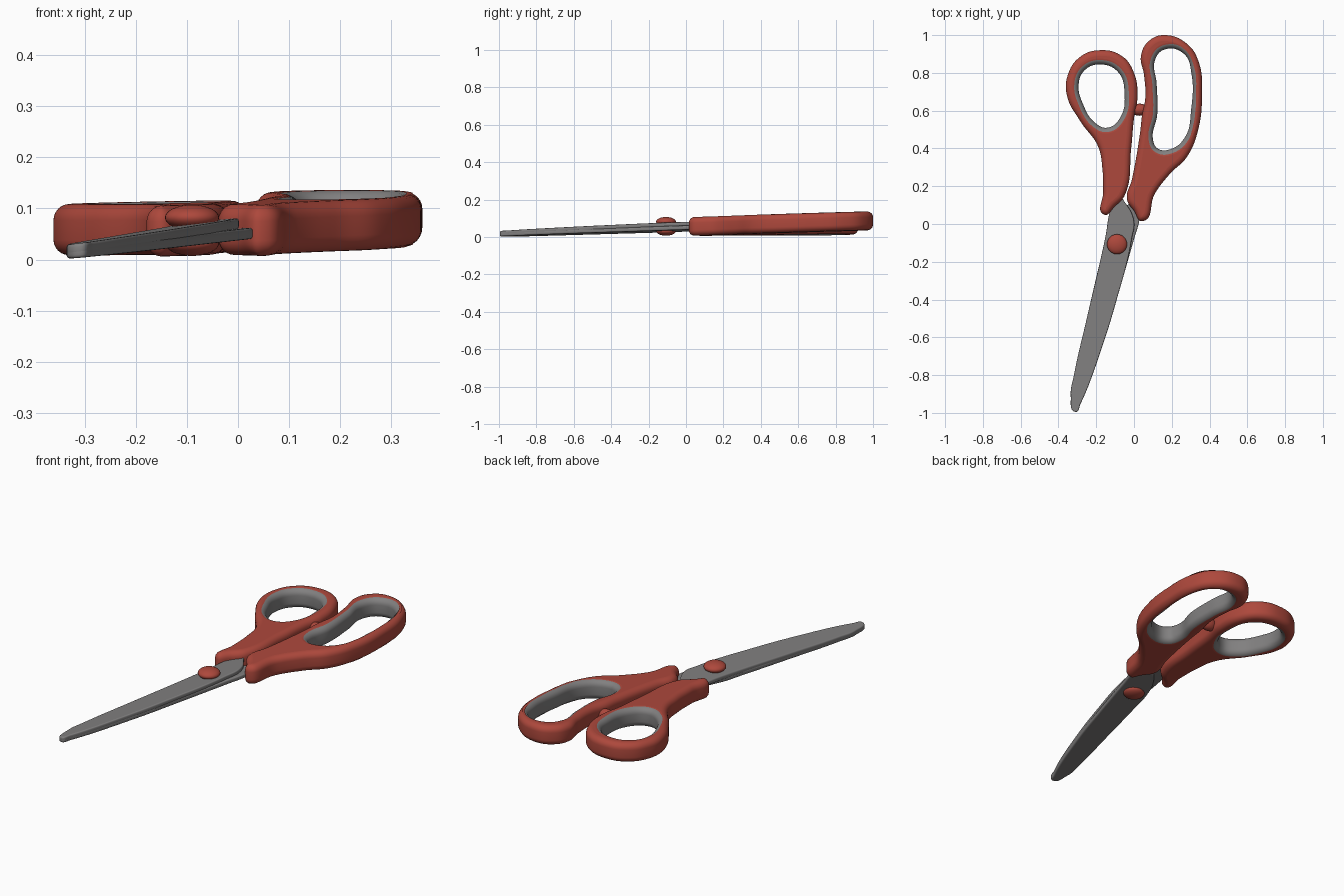
import bpy
import math
from mathutils import Matrix, Vector
from mathutils.kdtree import KDTree

if "Cube" in bpy.data.objects:
    bpy.data.objects.remove(bpy.data.objects["Cube"])


def material(name, color):
    mat = bpy.data.materials.new(name)
    mat.use_nodes = True
    mat.diffuse_color = color
    mat.node_tree.nodes["Principled BSDF"].inputs["Base Color"].default_value = color
    return mat


RED = material("red plastic", (0.42, 0.065, 0.045, 1))
GREY = material("grey metal", (0.22, 0.215, 0.215, 1))


def plate_mesh(name, outlines, half=0.0, bevel=0.0, resolution=5):
    """Filled smooth outlines (first outer, rest holes) as a rounded plate."""
    curve = bpy.data.curves.new(name, "CURVE")
    curve.dimensions = "2D"
    curve.fill_mode = "BOTH"
    curve.resolution_u = 10
    curve.extrude = half - bevel
    curve.bevel_depth = bevel
    curve.bevel_resolution = resolution
    curve.offset = -bevel
    for points in outlines:
        spline = curve.splines.new("BEZIER")
        spline.bezier_points.add(len(points) - 1)
        spline.use_cyclic_u = True
        for bp, (x, y) in zip(spline.bezier_points, points):
            bp.co = (x, y, 0)
            bp.handle_left_type = bp.handle_right_type = "AUTO"
    helper = bpy.data.objects.new(name, curve)
    bpy.context.collection.objects.link(helper)
    bpy.context.view_layer.update()
    deps = bpy.context.evaluated_depsgraph_get()
    mesh = bpy.data.meshes.new_from_object(helper.evaluated_get(deps))
    bpy.data.objects.remove(helper)
    mesh.materials.clear()
    return mesh


def add_object(name, mesh, mats, angle=40):
    obj = bpy.data.objects.new(name, mesh)
    bpy.context.collection.objects.link(obj)
    for mat in mats:
        mesh.materials.append(mat)
    bpy.ops.object.select_all(action="DESELECT")
    obj.select_set(True)
    bpy.context.view_layer.objects.active = obj
    bpy.ops.object.shade_smooth_by_angle(angle=math.radians(angle))
    return obj


def tilt(mesh, base, along_x, along_y):
    """Lift the plate and lean it along x and y."""
    lean = Matrix.Identity(4)
    lean[2][0], lean[2][1], lean[2][3] = along_x, along_y, base
    mesh.transform(lean)


def handle(name, outer, hole, base, along_x, along_y):
    mesh = plate_mesh(name, [outer, hole], 0.05, 0.031)
    # Grey lining: every face of the wall that hugs the finger hole
    rim = plate_mesh("rim", [hole])
    tree = KDTree(len(rim.vertices))
    for v in rim.vertices:
        tree.insert(v.co, v.index)
    tree.balance()
    lining = []
    for p in mesh.polygons:
        near = tree.find(Vector((p.center.x, p.center.y, 0)))[2]
        lining.append(near < 0.024 and abs(p.normal.z) < 0.995)
    bpy.data.meshes.remove(rim)
    tilt(mesh, base, along_x, along_y)
    add_object(name, mesh, [RED, GREY])
    for p, grey in zip(mesh.polygons, lining):
        p.material_index = int(grey)


def blade(name, outline, base, along_x, along_y):
    mesh = plate_mesh(name, [outline], 0.011, 0.006, 2)
    tilt(mesh, base, along_x, along_y)
    add_object(name, mesh, [GREY])


def ellipsoid(name, location, size):
    bpy.ops.mesh.primitive_uv_sphere_add(segments=32, ring_count=16, location=location)
    obj = bpy.context.object
    obj.name = name
    obj.scale = size
    obj.data.materials.append(RED)
    bpy.ops.object.shade_smooth_by_angle(angle=math.radians(60))


# Round thumb handle
handle("thumb_handle",
       [(-.16, .05), (-.163, .17), (-.167, .29), (-.19, .41), (-.285, .545),
        (-.355, .68), (-.35, .79), (-.285, .885), (-.18, .92), (-.065, .89),
        (0, .80), (.018, .67), (0, .56), (-.015, .40), (-.05, .15), (-.1, .095)],
       [(-.18, .845), (-.26, .815), (-.293, .74), (-.27, .635), (-.205, .535),
        (-.14, .51), (-.075, .56), (-.05, .69), (-.085, .805)],
       .058, .02, .01)

# Long finger handle
handle("finger_handle",
       [(.165, 1), (.08, .97), (.037, .89), (.053, .79), (.06, .67), (.042, .57),
        (.033, .49), (-.01, .24), (-.037, .13), (.0, .07), (.045, .015), (.11, .16),
        (.19, .265), (.28, .355), (.34, .50), (.36, .69), (.345, .85), (.285, .95)],
       [(.165, .925), (.112, .87), (.12, .74), (.123, .58), (.1, .45), (.125, .4),
        (.19, .395), (.27, .46), (.303, .61), (.305, .79), (.265, .9)],
       .055, .01, .03)

# Bumper joining the two handles
ellipsoid("bumper", (.03, .605, .065), (.05, .032, .035))

# Crossing blades, each with a tang running into a handle
edge = [(-.31, -.995), (-.335, -.91), (-.318, -.8), (-.25, -.5), (-.18, -.2)]
back = [(-.08, -.36), (-.155, -.61), (-.282, -.95)]
blade("upper_blade",
      edge + [(-.15, -.06), (-.13, .06), (-.1, .16), (-.045, .11), (0, .015),
              (-.012, -.08), (-.036, -.2)] + back,
      .07, .12, .012)
blade("lower_blade",
      edge + [(-.15, -.08), (-.1, .03), (-.035, .1), (.03, .12), (.03, .03),
              (0, -.08), (-.034, -.2)] + back,
      .049, .08, .01)

# Pivot screw caps and shaft
for cap, z in (("screw_top", .082), ("screw_bottom", .032)):
    ellipsoid(cap, (-.09, -.107, z), (.053, .053, .025))
bpy.ops.mesh.primitive_cylinder_add(vertices=24, radius=.03, depth=.05,
                                    location=(-.09, -.107, .057))
bpy.context.object.name = "screw_shaft"
bpy.context.object.data.materials.append(RED)
